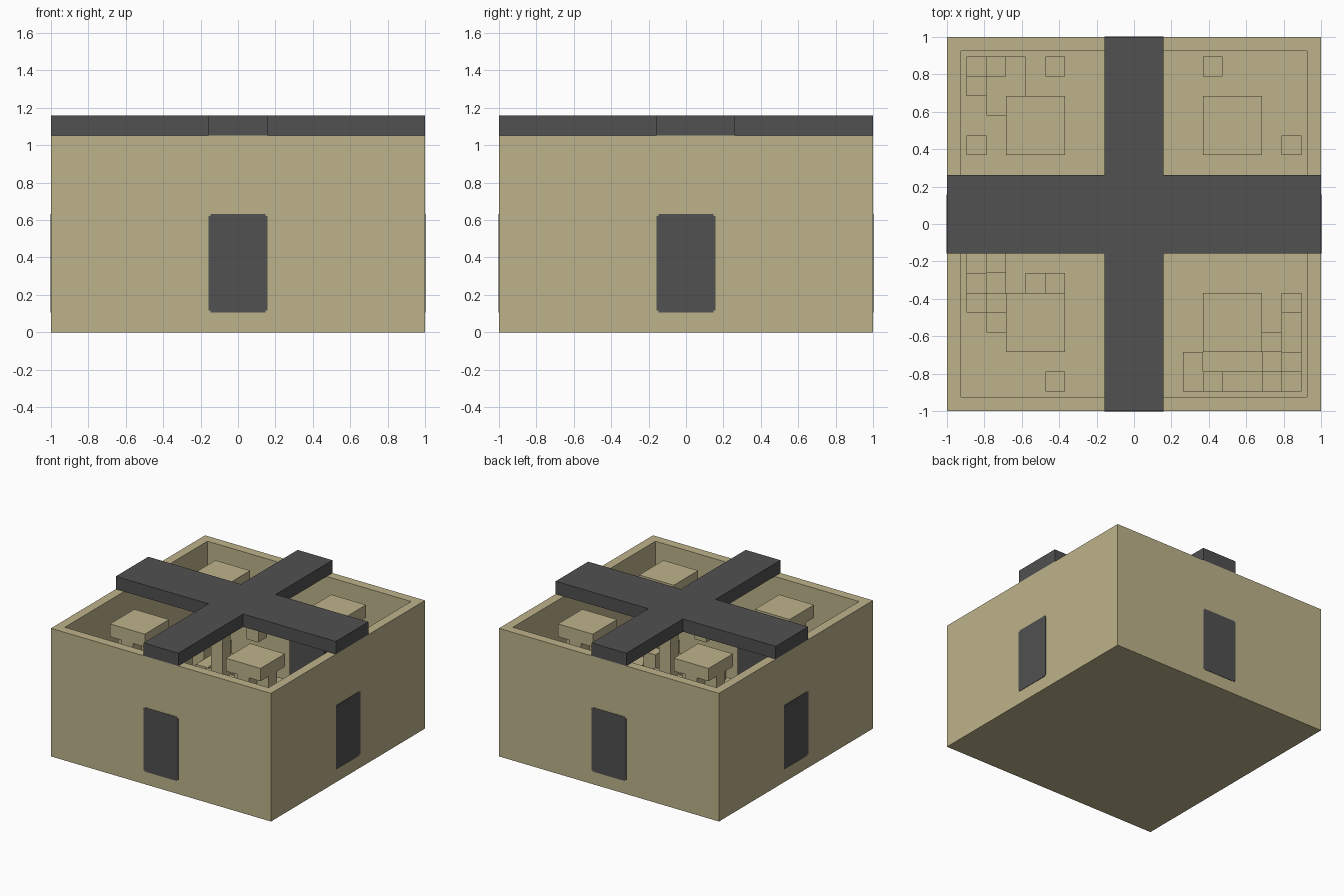
import bpy, bmesh
from mathutils import Vector

if "Cube" in bpy.data.objects:
    bpy.data.objects.remove(bpy.data.objects["Cube"])

U = 2 / 19   # side of one building block
MID = 9.5    # blocks from the outer edge to the centre


def material(name, color):
    mat = bpy.data.materials.new(name)
    mat.use_nodes = True
    mat.diffuse_color = (*color, 1)
    mat.node_tree.nodes["Principled BSDF"].inputs["Base Color"].default_value = (*color, 1)
    return mat


SAND = material("sandstone", (0.51, 0.45, 0.255))
DARK = material("dark_stone", (0.082, 0.082, 0.082))


def finish(name, bm, mat):
    bmesh.ops.recalc_face_normals(bm, faces=bm.faces)
    mesh = bpy.data.meshes.new(name)
    bm.to_mesh(mesh)
    bm.free()
    mesh.materials.append(mat)
    obj = bpy.data.objects.new(name, mesh)
    bpy.context.collection.objects.link(obj)
    return obj


def add_block(bm, low, high):
    """Add a box given by its low and high corners in block units."""
    verts = bmesh.ops.create_cube(bm, size=1)["verts"]
    low, high = Vector(low), Vector(high)
    for v in verts:
        for k in range(3):
            v.co[k] = (low[k] if v.co[k] < 0 else high[k]) * U
        v.co -= Vector((MID, MID, 0)) * U


def blocks(name, boxes, mat=SAND):
    bm = bmesh.new()
    for low, high in boxes:
        add_block(bm, low, high)
    return finish(name, bm, mat)


# Open room: solid block with the top inset and pushed down to the floor
bm = bmesh.new()
add_block(bm, (0, 0, 0), (19, 19, 10))
bm.normal_update()
top = max(bm.faces, key=lambda f: f.calc_center_median().z)
bmesh.ops.inset_region(bm, faces=[top], thickness=U)
walls = bmesh.ops.extrude_discrete_faces(bm, faces=[top])["faces"]
bmesh.ops.translate(bm, verts=walls[0].verts, vec=(0, 0, -9 * U))
finish("room_walls", bm, SAND)

# Cross-shaped roof beams, one outline extruded upwards
a, left, right, front, back = 19, 8, 11, 8, 12
outline = [(left, 0), (right, 0), (right, front), (a, front), (a, back), (right, back),
           (right, a), (left, a), (left, back), (0, back), (0, front), (left, front)]
bm = bmesh.new()
face = bm.faces.new([bm.verts.new(((x - MID) * U, (y - MID) * U, 10 * U)) for x, y in outline])
raised = bmesh.ops.extrude_face_region(bm, geom=[face])["geom"]
bmesh.ops.translate(bm, verts=[g for g in raised if isinstance(g, bmesh.types.BMVert)],
                    vec=(0, 0, U))
finish("roof_cross", bm, DARK)

# Doors through the middle of each wall, with slightly rounded corners
E = 0.03
for side, low, high in (("front", (8, -E, 1), (11, 1 + E, 6)),
                        ("back", (8, 18 - E, 1), (11, 19 + E, 6)),
                        ("right", (-E, 8, 1), (1 + E, 11, 6)),
                        ("left", (18 - E, 8, 1), (19 + E, 11, 6))):
    bm = bmesh.new()
    add_block(bm, low, high)
    through = 1 if side in ("front", "back") else 0
    edges = [e for e in bm.edges
             if abs((e.verts[0].co - e.verts[1].co)[through]) > U / 2]
    bmesh.ops.bevel(bm, geom=edges, offset=0.01, segments=2, affect="EDGES")
    finish(side + "_door", bm, DARK)

# Pillars: plus-shaped foot and neck, thin shaft, square cap
for x in (4, 14):
    for y in (4, 14):
        parts = [((x, y, 1), (x + 1, y + 1, 9)),
                 ((x - 1, y - 1, 9), (x + 2, y + 2, 10))]
        for z in (1, 8):
            parts += [((x - 1, y, z), (x + 2, y + 1, z + 1)),
                      ((x, y - 1, z), (x + 1, y + 2, z + 1))]
        name = ("back_" if y > MID else "front_") + ("left" if x > MID else "right")
        blocks(name + "_pillar", parts)

# Wall brackets on both sides of each door
spots = [(p, q) for p in (5, 13) for q in (1, 17)]
spots += [(q, p) for p, q in spots]
blocks("wall_brackets", [((x, y, 4), (x + 1, y + 1, 5)) for x, y in spots])


# Rubble heaps: each row is a string of stack heights, starting from the wall
def rubble(name, x, y, dx, dy, rows):
    boxes = []
    for j, row in enumerate(rows):
        for i, height in enumerate(row):
            if height != " ":
                gx, gy = x + i * dx, y + j * dy
                boxes.append(((gx, gy, 1), (gx + 1, gy + 1, 1 + int(height))))
    blocks(name, boxes)


rubble("back_right_rubble", 1, 17, 1, -1, ["321", "211", " 1"])
rubble("front_left_rubble", 17, 1, -1, 1, ["321121", "21   1", "12", "1"])
rubble("front_right_rubble", 1, 7, 1, -1, ["12", "21 12", "12", " 1"])
